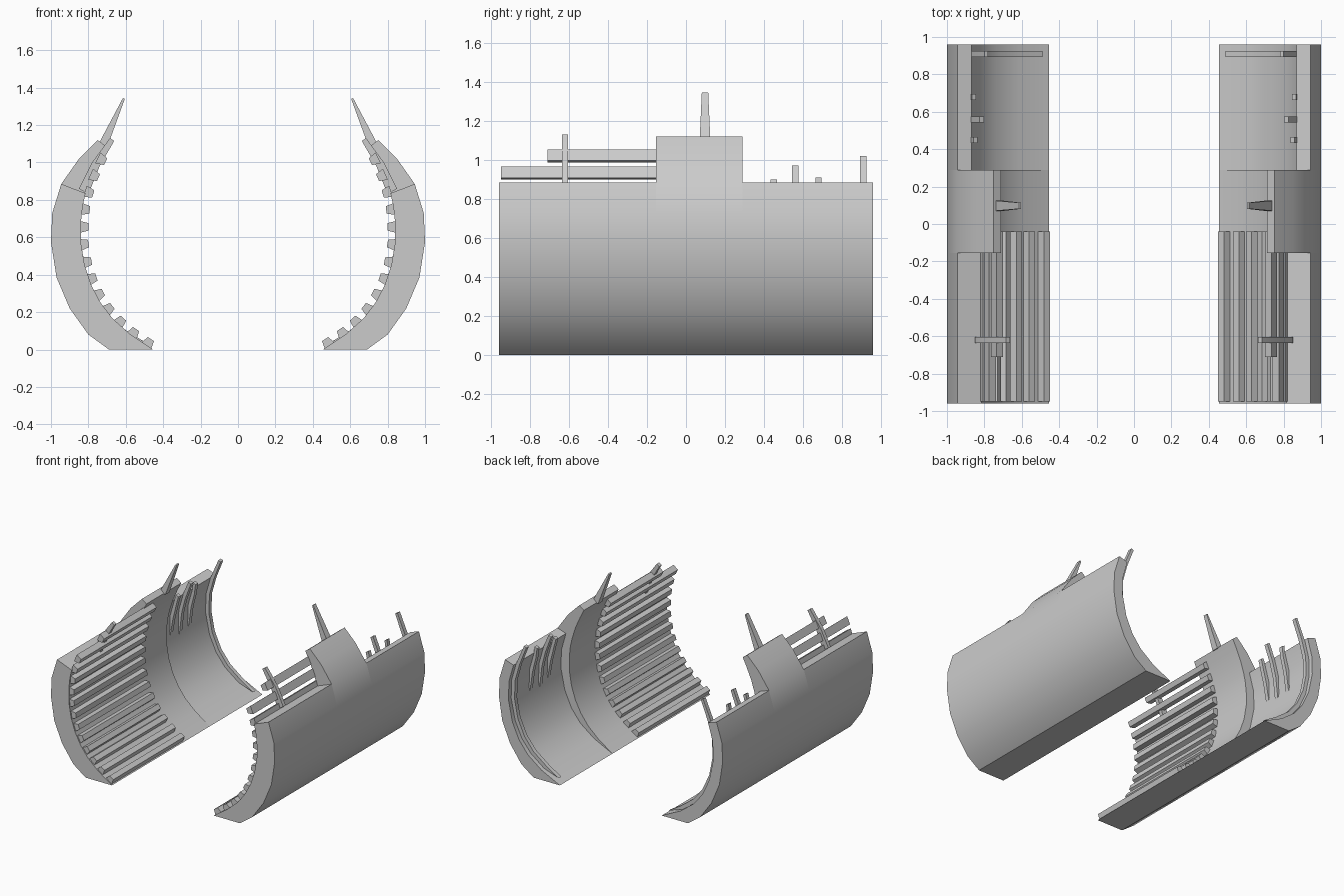
import bpy, bmesh
from mathutils import Vector

cube = bpy.data.objects.get("Cube")
if cube:
    bpy.data.objects.remove(cube, do_unlink=True)

grey = bpy.data.materials.new("hull grey")
grey.use_nodes = True
colour = (0.6, 0.6, 0.6, 1)
grey.diffuse_color = colour
grey.node_tree.nodes["Principled BSDF"].inputs["Base Color"].default_value = colour


def prism(name, profile, y0, y1, top=None):
    """Extrude an x-z profile along y and mirror it to the other side.
    top is an optional profile-wise y taper: (z where it starts, z end, scale)."""
    bm = bmesh.new()
    mid = (y0 + y1) / 2
    rings = []
    for y in (y0, y1):
        ring = []
        for x, z in profile:
            k = 1
            if top and z > top[0]:
                k = 1 + (top[2] - 1) * min(1, (z - top[0]) / (top[1] - top[0]))
            ring.append(bm.verts.new((x, mid + (y - mid) * k, z)))
        rings.append(ring)
    a, b = rings
    bm.faces.new(a)
    bm.faces.new(b[::-1])
    n = len(profile)
    for i in range(n):
        j = (i + 1) % n
        bm.faces.new((a[i], b[i], b[j], a[j]))
    bmesh.ops.recalc_face_normals(bm, faces=bm.faces)
    mesh = bpy.data.meshes.new(name)
    bm.to_mesh(mesh)
    bm.free()
    mesh.materials.append(grey)
    ob = bpy.data.objects.new(name, mesh)
    bpy.context.collection.objects.link(ob)
    mirror = ob.modifiers.new("both_sides", 'MIRROR')
    mirror.use_bisect_axis[0] = False
    bpy.ops.object.select_all(action='DESELECT')
    ob.select_set(True)
    bpy.context.view_layer.objects.active = ob
    bpy.ops.object.shade_smooth_by_angle(angle=0.5)
    return ob


def along(path, s):
    """Point and inward normal at distance s along a path."""
    for p, q in zip(path, path[1:]):
        p, q = Vector(p), Vector(q)
        length = (q - p).length
        if s <= length:
            break
        s -= length
    t = (q - p).normalized()
    return p + t * s, t, Vector((-t.y, t.x))


# Shell cross-sections, bottom to top
outer = [(0.69, 0), (0.80, 0.08), (0.90, 0.22), (0.97, 0.385),
         (1.0, 0.575), (0.993, 0.73), (0.945, 0.885)]
inner = [(0.455, 0), (0.58, 0.085), (0.67, 0.165), (0.735, 0.25), (0.785, 0.345),
         (0.82, 0.45), (0.84, 0.57), (0.84, 0.68), (0.83, 0.77), (0.815, 0.835)]
inner_top = [(0.785, 0.93), (0.745, 1.02), (0.71, 1.09)]
inner_back = [(0.455, 0), (0.62, 0.08), (0.74, 0.17), (0.82, 0.27), (0.88, 0.40),
              (0.915, 0.57), (0.91, 0.72), (0.87, 0.86)]

# Shell in three lengths
prism("front_shell", outer + inner[::-1], -0.96, -0.155)
prism("middle_shell", outer + [(0.85, 1.02), (0.75, 1.12)] + (inner + inner_top)[::-1],
      -0.155, 0.29)
prism("back_shell", outer + inner_back[::-1], 0.29, 0.96)

# Inner slats, evenly spaced up the wall
count = 13
for i in range(count):
    p, t, n = along(inner + inner_top, 0.04 + i * 0.0955)
    quad = [p - t * 0.032 - n * 0.006, p + t * 0.032 - n * 0.006,
            p + t * 0.02 + n * 0.04, p - t * 0.02 + n * 0.04]
    quad = [(v.x, max(v.y, 0.002)) for v in quad]
    prism("slat", quad, -0.71 if i == count - 1 else -0.95, -0.04)

# Broken post holding the upper slats
prism("front_post", [(0.85, 0.86), (0.78, 1.0), (0.685, 1.13), (0.662, 1.115),
                     (0.74, 0.98), (0.80, 0.83)], -0.635, -0.605)

# Tall spike on the middle section
prism("middle_spike", [(0.745, 1.10), (0.70, 1.08), (0.605, 1.34), (0.615, 1.345)],
      0.07, 0.125, top=(1.1, 1.34, 0.6))

# Curved rib near the back end, rising above the wall
rib_in = [(0.49, 0.035)] + [(x - 0.025, z + 0.02) for x, z in inner_back[1:5]]
rib_in += [(0.885, 0.57), (0.88, 0.72), (0.84, 0.86), (0.78, 1.01)]
prism("back_rib", inner_back[1:] + [(0.80, 1.02)] + rib_in[::-1], 0.892, 0.925)

# Short broken ribs on the back wall
for y, tip, height, foot in ((0.45, 0.837, 0.90, 0.56), (0.56, 0.803, 0.97, 0.48),
                             (0.68, 0.845, 0.91, 0.52)):
    prism("wall_rib", [(0.91, foot), (0.92, 0.62), (0.915, 0.72), (0.872, 0.86),
                       (tip + 0.022, height), (tip, height - 0.012),
                       (0.855, 0.82), (0.885, 0.70)], y - 0.016, y + 0.016)
